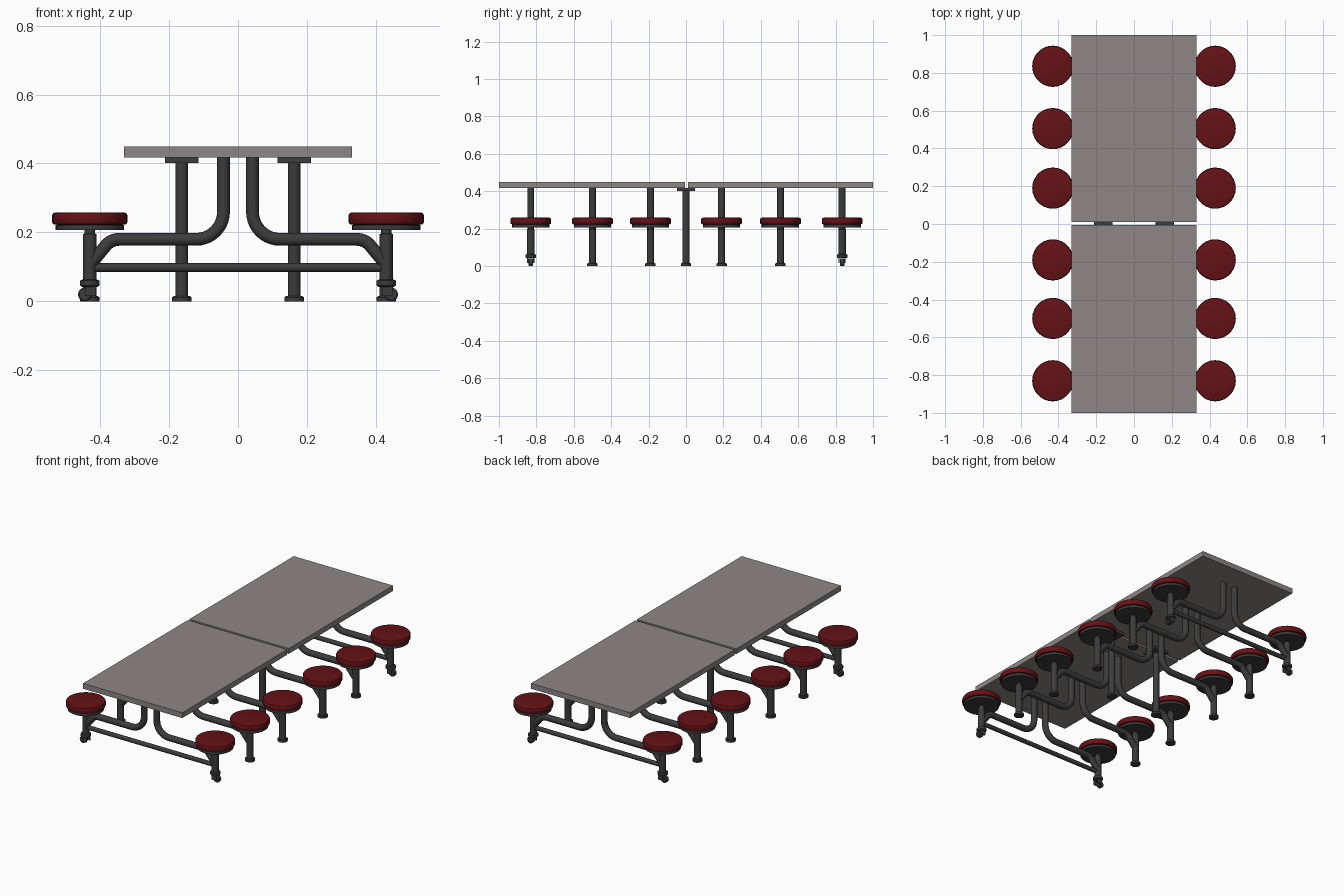
import bpy, bmesh
from math import sin, cos, pi, radians
from mathutils import Matrix, Vector

if "Cube" in bpy.data.objects:
    bpy.data.objects.remove(bpy.data.objects["Cube"])


def material(name, color):
    m = bpy.data.materials.new(name)
    m.diffuse_color = (*color, 1)
    m.use_nodes = True
    m.node_tree.nodes["Principled BSDF"].inputs["Base Color"].default_value = m.diffuse_color
    return m


TOP = material("laminate", (0.27, 0.24, 0.24))
RED = material("red_seat", (0.13, 0.006, 0.008))
DARK = material("dark_steel", (0.045, 0.045, 0.045))


def finish(ob, mat, smooth=True):
    ob.data.materials.append(mat)
    if smooth:
        bpy.ops.object.select_all(action='DESELECT')
        bpy.context.view_layer.objects.active = ob
        ob.select_set(True)
        bpy.ops.object.shade_smooth_by_angle(angle=radians(35))
    return ob


def new_object(name, bm):
    me = bpy.data.meshes.new(name)
    bm.to_mesh(me)
    bm.free()
    ob = bpy.data.objects.new(name, me)
    bpy.context.collection.objects.link(ob)
    return ob


def box(name, x, y, z, mat):
    bm = bmesh.new()
    bmesh.ops.create_cube(bm, size=1)
    for v in bm.verts:
        v.co = [a + (c + 0.5) * (b - a) for c, (a, b) in zip(v.co, (x, y, z))]
    return finish(new_object(name, bm), mat, False)


def lathe(name, profile, loc, mat, sides=24, rot=None):
    """Closed solid of revolution from (radius, height) pairs."""
    bm = bmesh.new()
    rings = [[bm.verts.new((r * cos(2 * pi * i / sides), r * sin(2 * pi * i / sides), z))
              for i in range(sides)] for r, z in profile]
    for a, b in zip(rings, rings[1:]):
        for i in range(sides):
            j = (i + 1) % sides
            bm.faces.new((a[i], a[j], b[j], b[i]))
    bm.faces.new(rings[0][::-1])
    bm.faces.new(rings[-1])
    bm.transform(Matrix.Translation(loc) @ (rot or Matrix()))
    return finish(new_object(name, bm), mat)


def tube(name, path, y, radius, mat, sides=16):
    """Round tube swept along a path in the xz plane."""
    bm = bmesh.new()
    pts = [Vector((x, y, z)) for x, z in path]
    rings = []
    for k, p in enumerate(pts):
        d1 = (p - pts[k - 1]).normalized() if k else (pts[1] - p).normalized()
        d2 = (pts[k + 1] - p).normalized() if k + 1 < len(pts) else d1
        t = (d1 + d2).normalized()
        n = t.cross(Vector((0, 1, 0))) / max(t.dot(d1), 0.5)
        rings.append([bm.verts.new(p + radius * (n * cos(2 * pi * i / sides)
                      + Vector((0, 1, 0)) * sin(2 * pi * i / sides))) for i in range(sides)])
    for a, b in zip(rings, rings[1:]):
        for i in range(sides):
            j = (i + 1) % sides
            bm.faces.new((a[i], a[j], b[j], b[i]))
    bm.faces.new(rings[0])
    bm.faces.new(rings[-1])
    bmesh.ops.recalc_face_normals(bm, faces=bm.faces)
    return finish(new_object(name, bm), mat)


def arc(cx, cz, r, a0, a1, n):
    return [(cx + r * cos(radians(a0 + (a1 - a0) * i / n)),
             cz + r * sin(radians(a0 + (a1 - a0) * i / n))) for i in range(n + 1)]


# Two table top halves
box("table_top_back", (-0.33, 0.33), (0.01, 1), (0.418, 0.45), TOP)
box("table_top_front", (-0.33, 0.33), (-1, -0.005), (0.418, 0.45), TOP)

# Shared profiles
SEAT = [(0.095, 0.222), (0.106, 0.224), (0.109, 0.229), (0.109, 0.25), (0.106, 0.256), (0.1, 0.258)]
FOOT = [(0.028, 0), (0.028, 0.012), (0.024, 0.015)]
ARM = ([(0.042, 0.42)] + arc(0.122, 0.26, 0.08, 180, 270, 10)
       + arc(0.345, 0.13, 0.05, 90, 40, 6) + [(0.425, 0.112)])
SIDEWAYS = Matrix.Rotation(pi / 2, 4, 'X')

# Seats, their posts and the bent arms to the table
for y in (-0.83, -0.5, -0.19, 0.19, 0.505, 0.835):
    end = abs(y) > 0.8
    for s in (-1, 1):
        x = 0.43 * s
        lathe("seat", SEAT, (x, y, 0), RED, 28)
        lathe("seat_plate", [(0.1, 0.207), (0.1, 0.221)], (x, y, 0), DARK, 28)
        lathe("seat_post", [(0.0195, 0.05 if end else 0.01), (0.0195, 0.195),
                            (0.015, 0.197), (0.015, 0.21)], (x, y, 0), DARK, 16)
        tube("seat_arm", [(px * s, pz) for px, pz in ARM], y, 0.0185, DARK)
        if end:
            # Caster with collar, fork and wheel
            lathe("caster_collar", [(0.022, 0.042), (0.028, 0.046), (0.028, 0.06), (0.022, 0.063)],
                  (x, y, 0), DARK, 16)
            lathe("caster_wheel", [(0.016, -0.012), (0.02, -0.009), (0.02, 0.009), (0.016, 0.012)],
                  (x + 0.014 * s, y, 0.02), DARK, 20, SIDEWAYS)
            for k in (-1, 1):
                box("caster_fork", (x - 0.012, x + 0.018), (y + k * 0.016 - 0.003, y + k * 0.016 + 0.003),
                    (0.015, 0.046), DARK)
        else:
            lathe("seat_foot", FOOT, (x, y, 0), DARK, 16)
    if end:
        tube("cross_bar", [(-0.43, 0.098), (0.43, 0.098)], y, 0.013, DARK)

# Centre legs under the fold
for s in (-1, 1):
    x = 0.163 * s
    lathe("centre_leg", [(0.0185, 0.01), (0.0185, 0.41)], (x, 0, 0), DARK, 16)
    lathe("centre_foot", FOOT, (x, 0, 0), DARK, 16)
    box("hinge_plate", (x - 0.049, x + 0.049), (-0.047, 0.047), (0.402, 0.4179), DARK)
